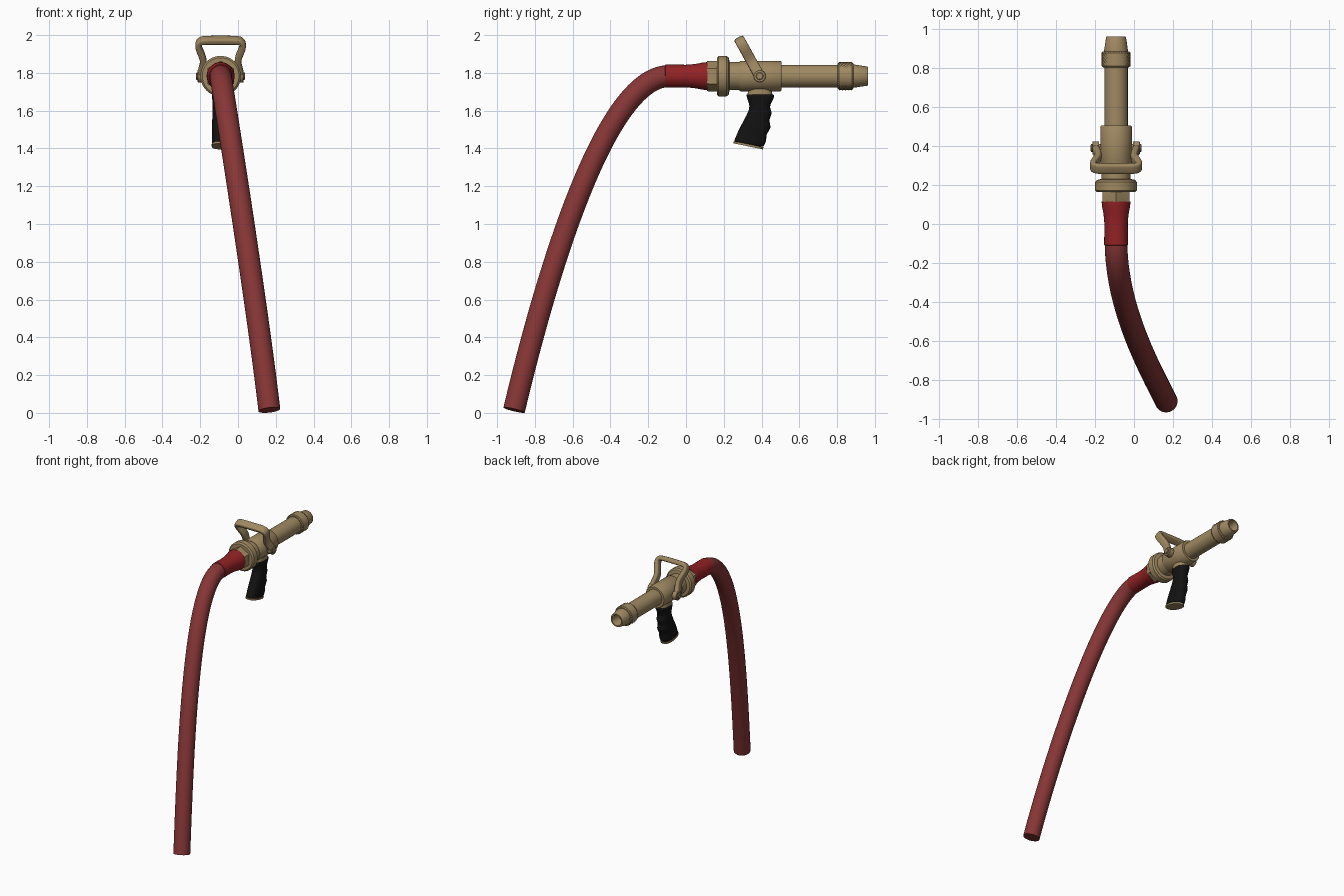
import bpy, bmesh, math
from mathutils import Vector
from mathutils.geometry import interpolate_bezier

if "Cube" in bpy.data.objects:
    bpy.data.objects.remove(bpy.data.objects["Cube"])

CX, CZ = -0.092, 1.783          # axis of the nozzle, along y
TAU = 2 * math.pi


def material(name, rgb):
    m = bpy.data.materials.new(name)
    m.diffuse_color = (*rgb, 1)
    m.use_nodes = True
    m.node_tree.nodes["Principled BSDF"].inputs["Base Color"].default_value = m.diffuse_color
    return m


BRASS = material("tan_metal", (0.35, 0.25, 0.122))
HOSE = material("hose_red", (0.24, 0.036, 0.036))
SLEEVE = material("sleeve_red", (0.29, 0.016, 0.018))
BLACK = material("grip_black", (0.006, 0.006, 0.006))


def loft(name, rings, mat, subsurf=0, angle=35):
    """Skin a list of equal-sized point rings and cap both ends."""
    bm = bmesh.new()
    vr = [[bm.verts.new(p) for p in r] for r in rings]
    n = len(rings[0])
    for a, b in zip(vr, vr[1:]):
        for i in range(n):
            j = (i + 1) % n
            bm.faces.new((a[i], a[j], b[j], b[i]))
    bm.faces.new(vr[0])
    bm.faces.new(vr[-1])
    bmesh.ops.recalc_face_normals(bm, faces=bm.faces)
    me = bpy.data.meshes.new(name)
    bm.to_mesh(me)
    bm.free()
    ob = bpy.data.objects.new(name, me)
    bpy.context.collection.objects.link(ob)
    me.materials.append(mat)
    if subsurf:
        s = ob.modifiers.new("smooth", 'SUBSURF')
        s.levels = s.render_levels = subsurf
    bpy.ops.object.select_all(action='DESELECT')
    ob.select_set(True)
    bpy.context.view_layer.objects.active = ob
    bpy.ops.object.shade_smooth_by_angle(angle=math.radians(angle))
    return ob


def lathe(name, profile, mat, seg=48, **kw):
    """Revolve (y, radius) pairs round the nozzle axis; a vertex points up."""
    return loft(name, [[(CX + r * math.sin(TAU * i / seg), y, CZ + r * math.cos(TAU * i / seg))
                        for i in range(seg)] for y, r in profile], mat, **kw)


def sweep(name, path, section, ref, mat, **kw):
    """Sweep a section along a path, keeping its second axis near ref."""
    rings = []
    for i, p in enumerate(path):
        t = (path[min(i + 1, len(path) - 1)] - path[max(i - 1, 0)]).normalized()
        b = (ref - t * ref.dot(t)).normalized()
        a = t.cross(b)
        rings.append([p + a * u + b * v for u, v in section])
    return loft(name, rings, mat, **kw)


# Hanging hose
path = interpolate_bezier(Vector((CX, -0.09, CZ)), Vector((CX, -0.44, CZ)),
                          Vector((0.09, -0.757, 0.66)), Vector((0.166, -0.91, 0.015)), 60)
circle = [(0.058 * math.cos(TAU * i / 40), 0.058 * math.sin(TAU * i / 40)) for i in range(40)]
sweep("hose", path, circle, Vector((1, 0, 0)), HOSE)

# Flared sleeve joining hose and nozzle
lathe("hose_sleeve", [(-0.11, 0.058), (-0.108, 0.061), (0, 0.06), (0.03, 0.062),
                      (0.06, 0.066), (0.09, 0.072), (0.115, 0.074)], SLEEVE)

# Hexagonal nut, flange ring and neck
lathe("hex_nut", [(0.112, 0.079), (0.118, 0.081), (0.18, 0.081)], BRASS, seg=6, angle=20)
lathe("flange_ring", [(0.163, 0.085), (0.163, 0.097), (0.173, 0.107), (0.215, 0.107),
                      (0.226, 0.098), (0.23, 0.08)], BRASS)
lathe("neck", [(0.22, 0.074), (0.3, 0.074)], BRASS)

# Valve body and barrel
lathe("valve_body", [(0.283, 0.07), (0.283, 0.077), (0.289, 0.081), (0.498, 0.081),
                     (0.505, 0.077), (0.505, 0.055)], BRASS)
lathe("barrel", [(0.5, 0.06), (0.82, 0.06)], BRASS)

# Knurled ring: alternate raised and sunk points
SEG, ROWS = 64, 11
rings = []
for k in range(ROWS):
    y = 0.803 + 0.083 * k / (ROWS - 1)
    ring = []
    for i in range(SEG):
        a = TAU * i / SEG
        r = 0.066 if k in (0, ROWS - 1) else (0.075 if (i + k) % 2 else 0.070)
        ring.append((CX + r * math.sin(a), y, CZ + r * math.cos(a)))
    rings.append(ring)
loft("knurled_ring", rings, BRASS, angle=10)

# Tapered, hollow tip
lathe("nozzle_tip", [(0.87, 0.061), (0.892, 0.061), (0.958, 0.051), (0.963, 0.048),
                     (0.963, 0.039), (0.955, 0.036), (0.82, 0.03)], BRASS)

# Bail lever: a bent flat bar leaning back from the pivot
PIVOT = Vector((CX, 0.39, CZ))
UP, NORMAL = Vector((0, -0.485, 0.875)), Vector((0, 0.875, 0.485))
half = [(0.103, -0.015), (0.104, 0.02), (0.097, 0.055), (0.089, 0.09), (0.1, 0.13),
        (0.117, 0.17), (0.119, 0.2), (0.104, 0.215), (0.075, 0.217)]
pts = half + [(0, 0.217)] + [(-u, v) for u, v in reversed(half)]
bar = [(0.018, 0.02), (0.012, 0.028), (-0.012, 0.028), (-0.018, 0.02),
       (-0.018, -0.02), (-0.012, -0.028), (0.012, -0.028), (0.018, -0.02)]
sweep("bail_lever", [PIVOT + Vector((u, 0, 0)) + UP * v for u, v in pts],
      bar, NORMAL, BRASS, subsurf=2)


# Pivot ears and bolts on both sides
def pivot_disc(name, x0, x1, r, side):
    prof = [(x0, r), (x1 - 0.003, r), (x1, r - 0.004)]
    loft(name, [[(CX + side * x, PIVOT.y + q * math.cos(TAU * i / 32), CZ + q * math.sin(TAU * i / 32))
                 for i in range(32)] for x, q in prof], BRASS)


for side, label in ((-1, "left"), (1, "right")):
    pivot_disc("pivot_ear_" + label, 0.087, 0.122, 0.034, side)
    pivot_disc("pivot_bolt_" + label, 0.06, 0.13, 0.02, side)


# Pistol grip: rings between a back point and a front point (y, z)
def oval(yb, zb, yf, zf, w, n=24):
    out = []
    for i in range(n):
        c, s = math.cos(TAU * i / n), math.sin(TAU * i / n)
        c = math.copysign(abs(c) ** 0.85, c)
        s = math.copysign(abs(s) ** 0.85, s)
        f = (c + 1) / 2
        out.append((CX + w * s, yb + (yf - yb) * f, zb + (zf - zb) * f))
    return out


sections = [(.317, 1.69, .471, 1.69, .047), (.319, 1.68, .469, 1.678, .047),
            (.325, 1.66, .458, 1.65, .044), (.339, 1.623, .437, 1.618, .042),
            (.328, 1.592, .464, 1.586, .045), (.312, 1.56, .432, 1.549, .044),
            (.291, 1.523, .459, 1.512, .047), (.275, 1.491, .421, 1.475, .045),
            (.262, 1.459, .43, 1.443, .047), (.254, 1.441, .411, 1.411, .046),
            (.253, 1.436, .408, 1.405, .046)]
loft("pistol_grip", [oval(*s) for s in sections], BLACK, subsurf=1, angle=60)
loft("grip_base_plate", [oval(.253, 1.438, .41, 1.407, .047), oval(.252, 1.427, .407, 1.395, .047)], BRASS)
loft("grip_mount", [oval(.325, 1.686, .458, 1.686, .045), oval(.33, 1.705, .453, 1.705, .045),
                    oval(.335, 1.75, .448, 1.75, .045)], BRASS)
